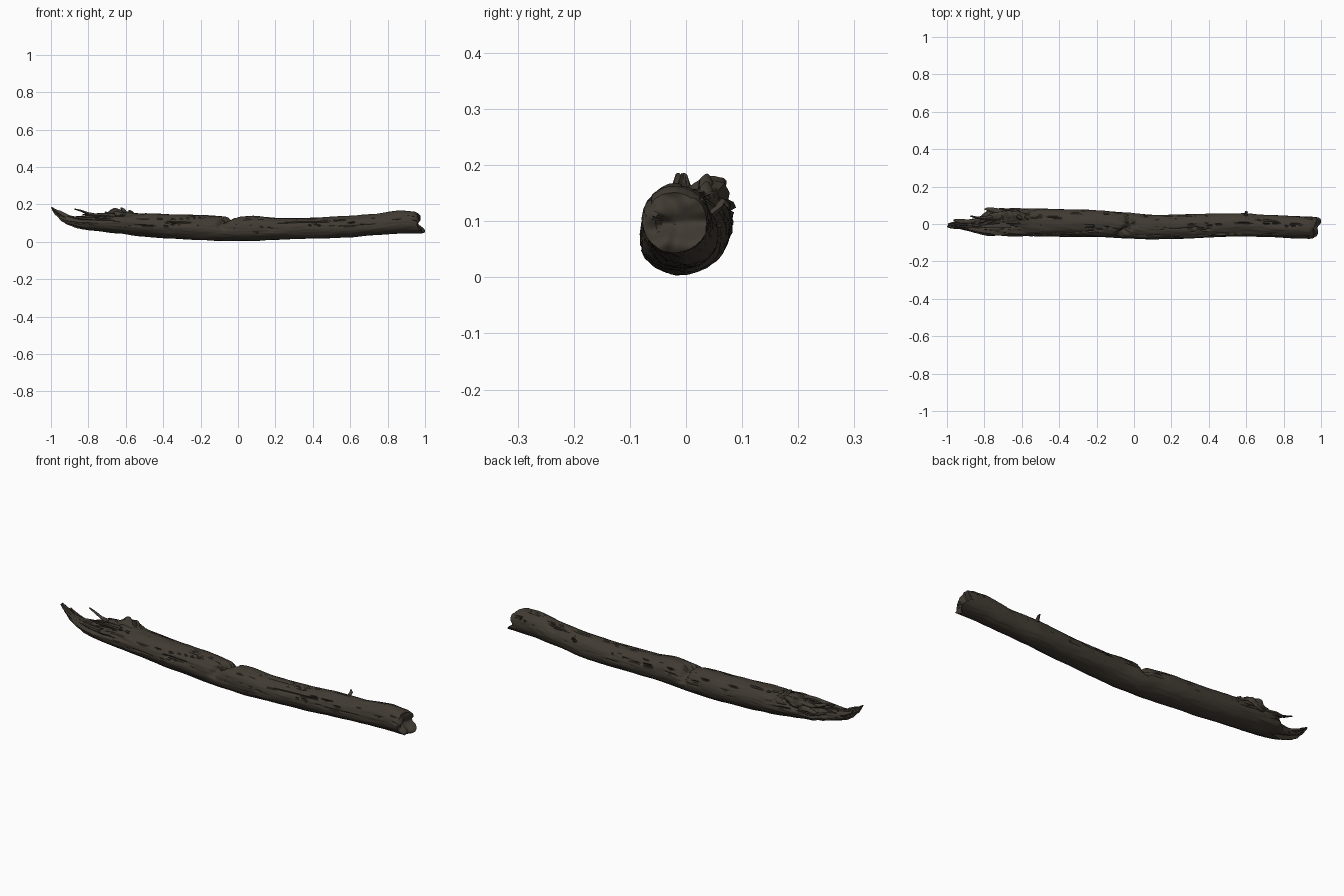
import bpy, bmesh, math, random
from mathutils import Vector, noise

if "Cube" in bpy.data.objects:
    bpy.data.objects.remove(bpy.data.objects["Cube"])

random.seed(4)
bark = bpy.data.materials.new("dark bark brown")
bark.diffuse_color = (0.052, 0.043, 0.032, 1)
bark.use_nodes = True
bark.node_tree.nodes["Principled BSDF"].inputs["Base Color"].default_value = bark.diffuse_color

# trunk stations: x, top z, bottom z, back y, front y
ST = [(-1.0, .188, .176, .002, -.010), (-.97, .172, .140, .010, -.018),
      (-.93, .148, .108, .018, -.026), (-.88, .136, .088, .024, -.036),
      (-.82, .142, .070, .034, -.050), (-.785, .147, .064, .060, -.058),
      (-.76, .150, .060, .084, -.063), (-.65, .160, .046, .085, -.066),
      (-.52, .155, .030, .083, -.066), (-.35, .147, .016, .078, -.066),
      (-.20, .143, .008, .073, -.068), (-.05, .133, .004, .061, -.077),
      (.08, .140, .004, .050, -.085), (.20, .127, .012, .051, -.082),
      (.40, .129, .015, .055, -.070), (.58, .137, .023, .060, -.066),
      (.72, .146, .034, .047, -.071), (.87, .167, .042, .042, -.077),
      (.94, .163, .043, .040, -.078), (.99, .150, .043, .036, -.076)]


def station(x):
    x = max(-1, min(.99, x))
    for a, b in zip(ST, ST[1:]):
        if x <= b[0]:
            t = (x - a[0]) / (b[0] - a[0])
            t = .5 * t + .5 * t * t * (3 - 2 * t)
            return [p + (q - p) * t for p, q in zip(a[1:], b[1:])]
    return ST[-1][1:]


def gauss(d, w):
    return math.exp(-(d / w) ** 2)


def skin(x, ang, scale=1.0):
    """Point on the bark: fitted oval plus fissures, the break and splintering."""
    c, s = math.cos(ang), math.sin(ang)
    up = max(0, min(1, .5 + s * .9))
    xs = x
    if x < -.5:  # splintered station lookup
        k = min(1, (-.5 - x) * 4) * min(1, (x + 1) * 12)
        xs += k * .055 * noise.noise(Vector((c * 3, s * 3, x * 3)))
    top, bot, back, front = station(xs)
    ry, rz = (back - front) / 2, (top - bot) / 2
    small = min(1, min(ry, rz) / .06)
    # broad lumps and long grain fissures
    d = .0035 * noise.noise(Vector((x * 5, c * 1.5, s * 1.5 + 9)))
    d += .0018 * noise.noise(Vector((x * 14, c * 7, s * 7)))
    n = abs(noise.noise(Vector((x * 2.6 + 3, c * 3.2, s * 3.2))))
    mask = max(0, noise.noise(Vector((x * 3.5, c * 2 + 5, s * 2))) + .3)
    d -= .016 * max(0, 1 - n / .07) * mask * up
    # cross crack running diagonally over the middle
    wob = .012 * noise.noise(Vector((c * 5, s * 5, 2)))
    d -= .03 * gauss(x + .022 - .07 * min(0, c) + wob, .022) * max(0, s + .15) ** .7 * (s > -.15)
    # raised torn bark beside the hollow at the broken end
    rag = .7 + .8 * noise.noise(Vector((x * 22, c * 3, 4)))
    d += .036 * gauss(x + .65, .06) * gauss(ang - 1.15, .45) * rag
    if -1 < x < -.5:
        w = gauss(x + .74, .15)
        d -= .022 * w * gauss(ang - 1.9, .5)
        d += .014 * w * noise.noise(Vector((x * 8, c * 6, s * 6))) * up
        d -= .014 * gauss(x + .66, .12) * gauss(ang - .55 - .3 * math.sin(x * 40), .12)
    # knots on the back
    d -= .008 * gauss(x - .73, .018) * gauss(ang - .7, .2)
    f = scale * (1 + d * small / min(ry, rz))
    return Vector((x, (back + front) / 2 + ry * c * f, (top + bot) / 2 + rz * s * f))


def make(name, bm, angle=45):
    bmesh.ops.recalc_face_normals(bm, faces=bm.faces)
    me = bpy.data.meshes.new(name)
    bm.to_mesh(me)
    bm.free()
    me.materials.append(bark)
    ob = bpy.data.objects.new(name, me)
    bpy.context.collection.objects.link(ob)
    bpy.context.view_layer.objects.active = ob
    ob.select_set(True)
    bpy.ops.object.shade_smooth_by_angle(angle=math.radians(angle))
    ob.select_set(False)
    return ob


def loft(name, rings, angle=45):
    bm = bmesh.new()
    vs = [[bm.verts.new(p) for p in r] for r in rings]
    for a, b in zip(vs, vs[1:]):
        for i in range(len(a)):
            j = (i + 1) % len(a)
            bm.faces.new((a[i], a[j], b[j], b[i]))
    bm.faces.new(vs[0])
    bm.faces.new(vs[-1])
    return make(name, bm, angle)


# log: long skin, then shrinking rings for the ragged cut end
N, M = 84, 420
angs = [-math.pi / 2 + math.tau * i / N for i in range(N)]
rings = []
for j in range(M + 1):
    x = -.995 + 1.975 * j / M
    rings.append([skin(x, a) for a in angs])
for s in (.96, .88, .75, .6, .42, .22, .06):
    rings.append([skin(.98, a, s) for a in angs])
for r in rings[-100:]:
    for p in r:
        w = max(0, (p.x - .88) / .10)
        # slanted face, lower lip sticking out, chipped recess above it
        off = .22 * p.y - .010 + .022 * gauss(p.z - .058, .022)
        off -= .016 * gauss(p.z - .098, .014) * (p.y > -.05)
        off += .016 * noise.noise(Vector((4, p.y * 32, p.z * 32)))
        p.x += w * w * off
        p.x = min(p.x, 1)
loft("log", rings)


def splinter(name, pts, radii, sides=7):
    """Thin ragged sliver along a path."""
    rs = []
    for i, (p, r) in enumerate(zip(pts, radii)):
        t = (Vector(pts[min(i + 1, len(pts) - 1)]) - Vector(pts[max(i - 1, 0)])).normalized()
        u = t.cross(Vector((.1, .3, 1))).normalized()
        v = t.cross(u)
        rs.append([Vector(p) + (u * math.cos(a) + v * math.sin(a) * .7) * r * random.uniform(.8, 1.2)
                   for a in (math.tau * k / sides for k in range(sides))])
    loft(name, rs, 50)


# splinters at the broken end
splinter("tip_splinter", [(-.90, -.01, .118), (-.95, -.012, .146), (-.98, -.012, .168), (-.997, -.014, .184)],
         [.022, .016, .011, .004])
splinter("tip_side_splinter", [(-.87, .008, .115), (-.92, .014, .132), (-.955, .019, .150), (-.965, .02, .160)],
         [.018, .013, .008, .003])
splinter("upright_splinter", [(-.76, .035, .138), (-.80, .030, .150), (-.84, .034, .166), (-.875, .042, .175)],
         [.016, .010, .007, .004])
splinter("back_splinter", [(-.70, .060, .125), (-.75, .074, .130), (-.785, .080, .127), (-.80, .078, .124)],
         [.022, .016, .009, .003])
splinter("hollow_splinter", [(-.66, -.005, .140), (-.73, -.010, .146), (-.79, -.014, .143), (-.83, -.012, .146)],
         [.018, .014, .009, .003])
splinter("front_splinter", [(-.75, -.04, .120), (-.82, -.034, .122), (-.88, -.026, .130), (-.91, -.024, .138)],
         [.018, .014, .008, .003])
for k in range(4):  # torn bark teeth on the crest
    x = -.71 + .042 * k
    h = (.160, .174, .182, .168)[k]
    splinter("bark_tooth_%d" % (k + 1), [(x + .025, .036, .140), (x + .012, .036, h - .012), (x, .038, h)],
             [.018, .014, .005])

# twig stub on the back
splinter("twig_stub", [(.595, .030, .100), (.598, .050, .116), (.600, .062, .130), (.596, .066, .138)],
         [.014, .010, .008, .005], 10)
